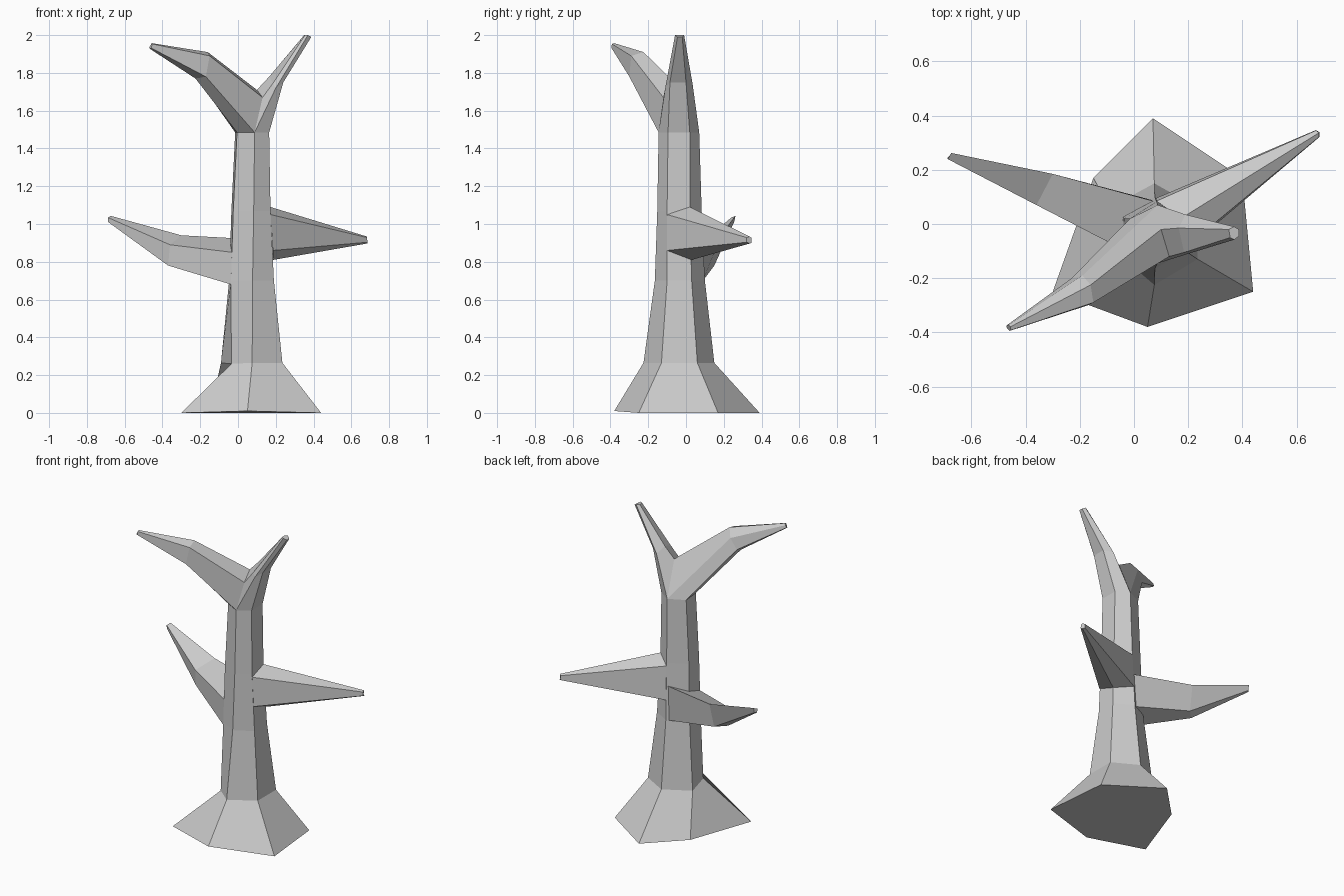
import bpy, bmesh
from mathutils import Vector

if "Cube" in bpy.data.objects:
    bpy.data.objects.remove(bpy.data.objects["Cube"])


def loft(name, rings, cap_start=False, cap_end=True):
    """Skin a list of equal-count rings with flat faces."""
    bm = bmesh.new()
    loops = [[bm.verts.new(p) for p in r] for r in rings]
    n = len(loops[0])
    for a, b in zip(loops, loops[1:]):
        for i in range(n):
            j = (i + 1) % n
            bm.faces.new((a[i], a[j], b[j], b[i]))
    if cap_start:
        bm.faces.new(loops[0])
    if cap_end:
        bm.faces.new(loops[-1])
    bmesh.ops.recalc_face_normals(bm, faces=bm.faces)
    mesh = bpy.data.meshes.new(name)
    bm.to_mesh(mesh)
    bm.free()
    obj = bpy.data.objects.new(name, mesh)
    bpy.context.collection.objects.link(obj)
    return obj


def tip(ring, centre, scale):
    """Small copy of a ring, moved to the branch end."""
    mid = sum((Vector(p) for p in ring), Vector()) / len(ring)
    return [Vector(centre) + (Vector(p) - mid) * scale for p in ring]


def hexagon(x0, x1, y0, y1, y2, y3, xm, z):
    """Trunk section: front, front right, back right, back, back left, front left."""
    return [(xm, y0, z), (x1, y1, z), (x1, y2, z), (xm, y3, z), (x0, y2, z), (x0 + 0.01, y1, z)]


# Trunk with flared roots
foot = [(0.05, -0.38, 0.01), (0.44, -0.25, 0), (0.40, 0.17, 0),
        (0.07, 0.39, 0), (-0.15, 0.17, 0), (-0.30, -0.25, 0)]
ankle = hexagon(-0.09, 0.235, -0.225, -0.13, 0.06, 0.15, 0.075, 0.265)
ankle[5] = (-0.035, -0.13, 0.26)
top = hexagon(-0.015, 0.165, -0.145, -0.095, 0.02, 0.07, 0.088, 1.485)
loft("trunk", [foot, ankle,
               hexagon(-0.047, 0.19, -0.165, -0.10, 0.03, 0.10, 0.077, 0.70),
               hexagon(-0.035, 0.172, -0.152, -0.10, 0.02, 0.083, 0.083, 1.07),
               top], cap_start=True, cap_end=False)

# Upper fork: both limbs share the crotch edge and the trunk's top ring
back_crotch, front_crotch = (0.10, -0.02, 1.71), (0.13, -0.12, 1.67)
left_root = [back_crotch, front_crotch, top[0], top[5], top[4], top[3]]
left_bend = [(-0.16, -0.225, 1.91), (-0.15, -0.29, 1.89), (-0.17, -0.30, 1.78),
             (-0.225, -0.25, 1.77), (-0.23, -0.20, 1.79), (-0.19, -0.19, 1.86)]
loft("upper_left_limb", [left_root, left_bend, tip(left_bend, (-0.462, -0.383, 1.942), 0.2)])

right_root = [back_crotch, front_crotch, top[0], top[1], top[2], top[3]]
right_bend = [(0.165, -0.015, 1.78), (0.185, -0.105, 1.745), (0.20, -0.11, 1.72),
              (0.24, -0.085, 1.75), (0.24, 0.0, 1.75), (0.19, 0.035, 1.74)]
right_tip = [(0.35, -0.02, 2.0), (0.355, -0.05, 2.0), (0.37, -0.058, 2.0),
             (0.388, -0.045, 1.99), (0.388, -0.02, 1.99), (0.37, -0.01, 2.0)]
loft("upper_right_limb", [right_root, right_bend, right_tip])

# Bent side branch on the left
side_root = [(-0.03, -0.10, 0.85), (-0.037, -0.10, 0.68), (0.06, 0.09, 0.70), (0.07, 0.085, 0.92)]
side_bend = [(-0.36, 0.07, 0.89), (-0.37, 0.09, 0.78), (-0.31, 0.15, 0.78), (-0.30, 0.185, 0.94)]
loft("left_branch", [side_root, side_bend, tip(side_bend, (-0.682, 0.25, 1.025), 0.2)])

# Straight side branch on the right
spike_root = [(0.172, -0.10, 1.05), (0.172, 0.02, 1.09), (0.083, 0.085, 1.05),
              (0.08, 0.095, 0.83), (0.187, 0.03, 0.81), (0.185, -0.10, 0.86)]
loft("right_branch", [spike_root, tip(spike_root, (0.68, 0.335, 0.915), 0.13)])
